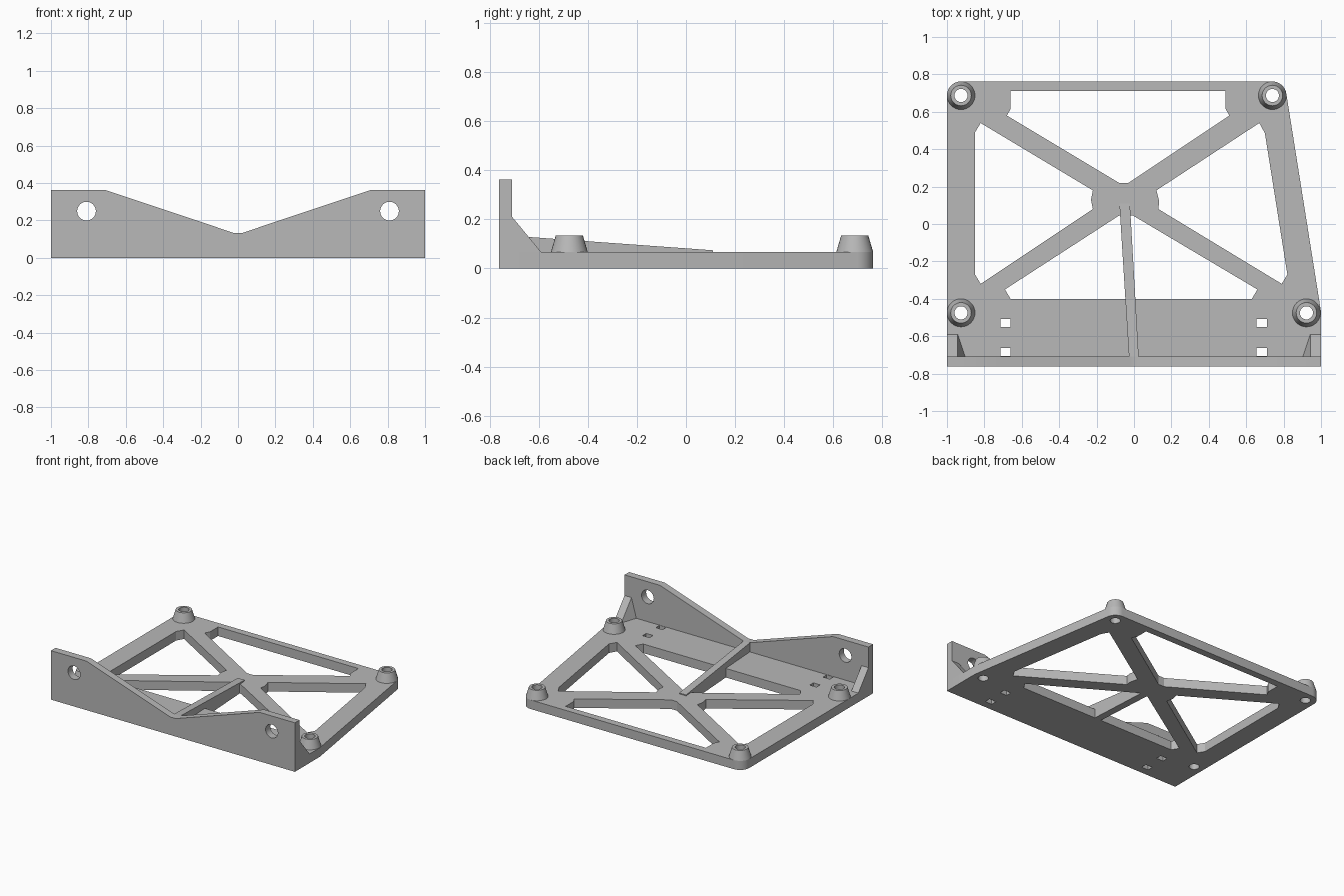
import bpy, bmesh
from math import cos, sin, radians
from mathutils import Matrix

if "Cube" in bpy.data.objects:
    bpy.data.objects.remove(bpy.data.objects["Cube"])

grey = bpy.data.materials.new("plain grey")
grey.use_nodes = True
grey.diffuse_color = (0.48, 0.48, 0.48, 1)
grey.node_tree.nodes["Principled BSDF"].inputs["Base Color"].default_value = grey.diffuse_color

THICK = 0.067     # base plate thickness
FRONT = -0.762    # outer face of the upright wall
INNER = -0.708    # inner face of the upright wall
BOSS_R, BORE = 0.075, 0.035
BOSSES = [(-0.925, 0.687), (0.74, 0.687), (-0.925, -0.475), (0.922, -0.475)]


def arc(x, y, r, start=0, end=360, n=10):
    return [(x + r * cos(radians(start + (end - start) * i / n)),
             y + r * sin(radians(start + (end - start) * i / n))) for i in range(n + 1)]


def circle(x, y, r):
    return arc(x, y, r, n=32)[:-1]


def box(x0, x1, y0, y1):
    return [(x0, y0), (x1, y0), (x1, y1), (x0, y1)]


def finish(name, bm):
    bmesh.ops.remove_doubles(bm, verts=bm.verts, dist=1e-5)
    bmesh.ops.recalc_face_normals(bm, faces=bm.faces)
    mesh = bpy.data.meshes.new(name)
    bm.to_mesh(mesh)
    bm.free()
    mesh.materials.append(grey)
    obj = bpy.data.objects.new(name, mesh)
    bpy.context.collection.objects.link(obj)
    bpy.ops.object.select_all(action='DESELECT')
    obj.select_set(True)
    bpy.context.view_layer.objects.active = obj
    bpy.ops.object.shade_smooth_by_angle(angle=radians(25))
    return obj


def extruded(name, loops, depth, matrix):
    """Flat outline with holes, extruded about its own mid plane."""
    curve = bpy.data.curves.new(name + "_outline", 'CURVE')
    curve.dimensions, curve.fill_mode, curve.extrude = '2D', 'BOTH', depth / 2
    for loop in loops:
        spline = curve.splines.new('POLY')
        spline.points.add(len(loop) - 1)
        for p, (x, y) in zip(spline.points, loop):
            p.co = (x, y, 0, 1)
        spline.use_cyclic_u = True
    temp = bpy.data.objects.new(name + "_outline", curve)
    bpy.context.collection.objects.link(temp)
    deps = bpy.context.evaluated_depsgraph_get()
    mesh = bpy.data.meshes.new_from_object(temp.evaluated_get(deps))
    bpy.data.objects.remove(temp)
    bm = bmesh.new()
    bm.from_mesh(mesh)
    bpy.data.meshes.remove(mesh)
    bm.transform(matrix)
    return finish(name, bm)


def hull(name, points):
    bm = bmesh.new()
    for p in points:
        bm.verts.new(p)
    bmesh.ops.convex_hull(bm, input=bm.verts)
    bmesh.ops.dissolve_limit(bm, angle_limit=0.01, verts=bm.verts, edges=bm.edges)
    return finish(name, bm)


# Base plate: outline, four windows around a crossed brace, slots and bores
outline = [(-1, INNER), (1, INNER), (1, -0.47)]
outline += arc(*BOSSES[1], BOSS_R, 9, 90) + arc(*BOSSES[0], BOSS_R, 90, 180)
windows = [
    [(-0.66, 0.71), (0.49, 0.71), (0.49, 0.615), (0.51, 0.58),
     (-0.03, 0.22), (-0.08, 0.22), (-0.68, 0.58), (-0.66, 0.615)],
    [(-0.82, 0.54), (-0.85, 0.49), (-0.85, -0.27), (-0.82, -0.32),
     (-0.22, 0.08), (-0.23, 0.13), (-0.22, 0.18)],
    [(0.67, 0.54), (0.7, 0.485), (0.82, -0.27), (0.79, -0.32),
     (0.13, 0.08), (0.135, 0.12), (0.12, 0.18)],
    [(-0.69, -0.35), (-0.66, -0.4), (0.63, -0.4), (0.66, -0.35),
     (-0.005, 0.045), (-0.08, 0.045)],
]
slots = [box(x, x + 0.056, y, y + 0.043) for x in (-0.715, 0.655) for y in (-0.705, -0.55)]
bores = [circle(x, y, BORE) for x, y in BOSSES]
extruded("base_plate", [outline] + windows + slots + bores, THICK,
         Matrix.Translation((0, 0, THICK / 2)))

# Upright front wall with a central dip and two screw holes
half = [(1, 0), (1, 0.363), (0.71, 0.363), (0.022, 0.133)]
wall = half + [(-x, z) for x, z in reversed(half)]
extruded("front_wall", [wall, circle(-0.81, 0.25, 0.05), circle(0.81, 0.25, 0.05)],
         INNER - FRONT,
         Matrix.Translation((0, (FRONT + INNER) / 2, 0)) @ Matrix.Rotation(radians(90), 4, 'X'))

# Corner gussets between the wall and the plate
for side, s in (("left", 1), ("right", -1)):
    hull(side + "_gusset", [(s * x, y, z) for x in (1, 0.943) for y, z in
                            ((INNER, THICK), (INNER, 0.21), (-0.59, THICK))]
         + [(s * 0.903, INNER, THICK)])

# Tapering centre rib from the wall to the brace hub
hull("centre_rib", [(-0.027, INNER, 0), (0.025, INNER, 0), (-0.027, INNER, 0.133),
                    (0.025, INNER, 0.133), (-0.078, 0.11, 0), (-0.022, 0.11, 0),
                    (-0.078, 0.11, 0.074), (-0.022, 0.11, 0.074)])

# Conical screw bosses
for i, (x, y) in enumerate(BOSSES):
    bm = bmesh.new()
    profile = [(BOSS_R, THICK), (0.055, 0.135), (BORE, 0.135), (BORE, THICK)]
    verts = [bm.verts.new((r, 0, z)) for r, z in profile]
    edges = [bm.edges.new((verts[k], verts[k + 1])) for k in range(3)]
    bmesh.ops.spin(bm, geom=verts + edges, cent=(0, 0, 0), axis=(0, 0, 1),
                   angle=radians(360), steps=32)
    bm.transform(Matrix.Translation((x, y, 0)))
    finish("screw_boss_%d" % (i + 1), bm)
